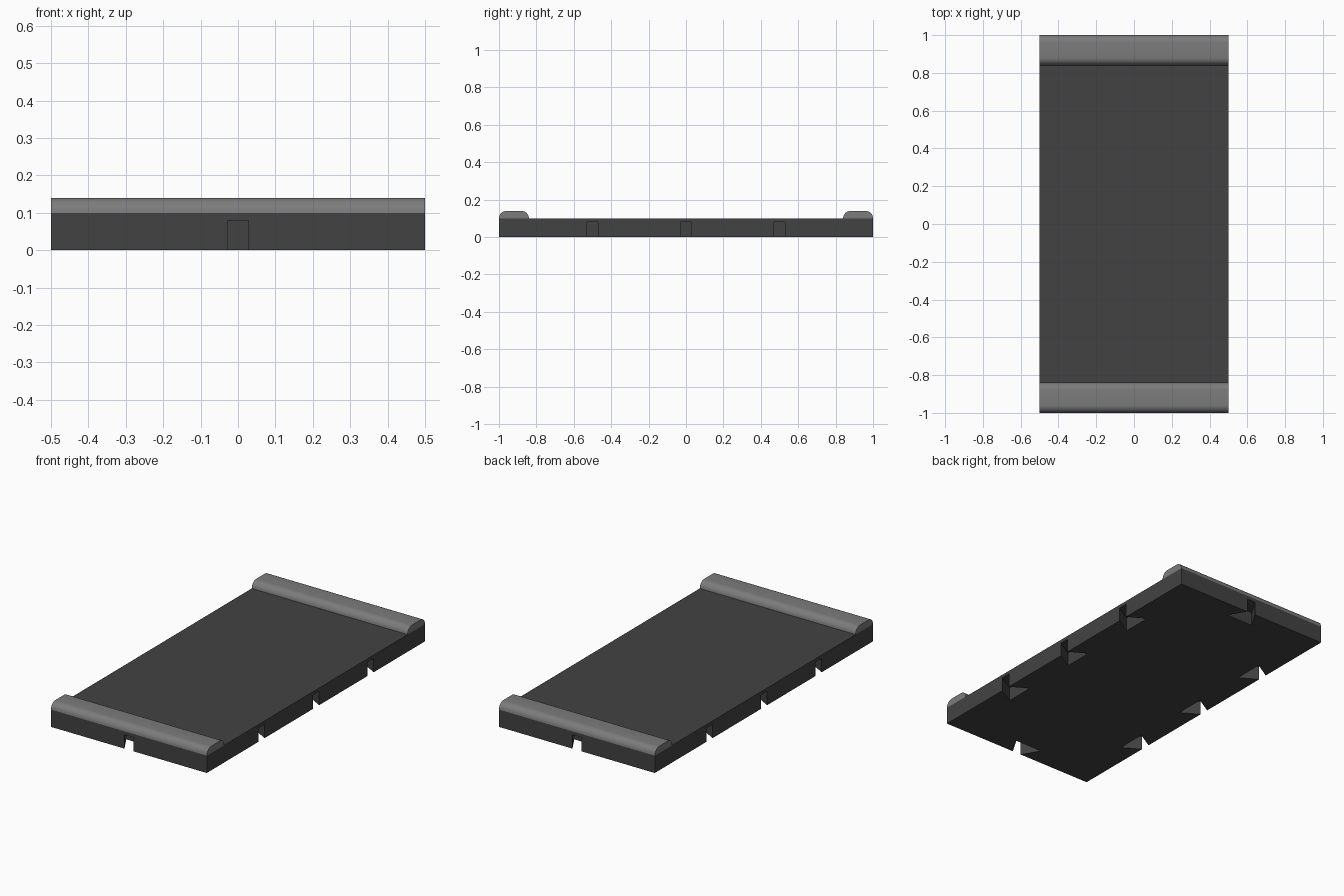
import bpy, bmesh, math
from mathutils import Matrix

if "Cube" in bpy.data.objects:
    bpy.data.objects.remove(bpy.data.objects["Cube"])


def material(name, v):
    m = bpy.data.materials.new(name)
    m.diffuse_color = (v, v, v, 1)
    m.use_nodes = True
    m.node_tree.nodes["Principled BSDF"].inputs["Base Color"].default_value = m.diffuse_color
    return m


def add_object(name, bm, mat=None):
    bmesh.ops.recalc_face_normals(bm, faces=bm.faces)
    me = bpy.data.meshes.new(name)
    bm.to_mesh(me)
    bm.free()
    ob = bpy.data.objects.new(name, me)
    bpy.context.collection.objects.link(ob)
    if mat:
        me.materials.append(mat)
    return ob


def prism(bm, points, direction):
    face = bm.faces.new([bm.verts.new(p) for p in points])
    top = bmesh.ops.extrude_face_region(bm, geom=[face])["geom"]
    verts = [g for g in top if isinstance(g, bmesh.types.BMVert)]
    bmesh.ops.translate(bm, vec=direction, verts=verts)
    return list(face.verts) + verts


dark = material("dark_grey", 0.055)
light = material("mid_grey", 0.2)

# Flat base slab
bm = bmesh.new()
bmesh.ops.create_cube(bm, size=1, matrix=Matrix.Translation((0, 0, 0.05)) @ Matrix.Diagonal((1, 2, 0.1, 1)))
slab = add_object("base_slab", bm, dark)

# Connector sockets: triangular pockets that widen inwards from each edge
bm = bmesh.new()
sockets = [(s * 0.5, y, 0 if s > 0 else math.pi) for s in (-1, 1) for y in (-0.5, 0, 0.5)]
sockets += [(0, s, s * math.pi / 2) for s in (-1, 1)]
for x, y, angle in sockets:
    m = Matrix.Translation((x, y, 0)) @ Matrix.Rotation(angle, 4, "Z")
    tri = [(0.048, 0, -0.02), (-0.1, 0.087, -0.02), (-0.1, -0.087, -0.02)]
    bmesh.ops.transform(bm, matrix=m, verts=prism(bm, tri, (0, 0, 0.1)))
cutter = add_object("socket_cutter", bm)
cutter.hide_render = True
cutter.display_type = "WIRE"
mod = slab.modifiers.new("sockets", "BOOLEAN")
mod.operation = "DIFFERENCE"
mod.solver = "EXACT"
mod.object = cutter

# Rounded kerb across each end
steps = 8
arc = [math.pi / 2 * i / steps for i in range(steps + 1)]
for name, cy in (("front_kerb", -0.92), ("back_kerb", 0.92)):
    profile = [(cy + 0.04 + 0.04 * math.cos(a), 0.1 + 0.04 * math.sin(a)) for a in arc]
    profile += [(cy - 0.04 - 0.04 * math.sin(a), 0.1 + 0.04 * math.cos(a)) for a in arc]
    bm = bmesh.new()
    prism(bm, [(-0.5, y, z) for y, z in profile], (1, 0, 0))
    kerb = add_object(name, bm, light)
    bpy.ops.object.select_all(action="DESELECT")
    kerb.select_set(True)
    bpy.context.view_layer.objects.active = kerb
    bpy.ops.object.shade_smooth_by_angle(angle=math.radians(30))
